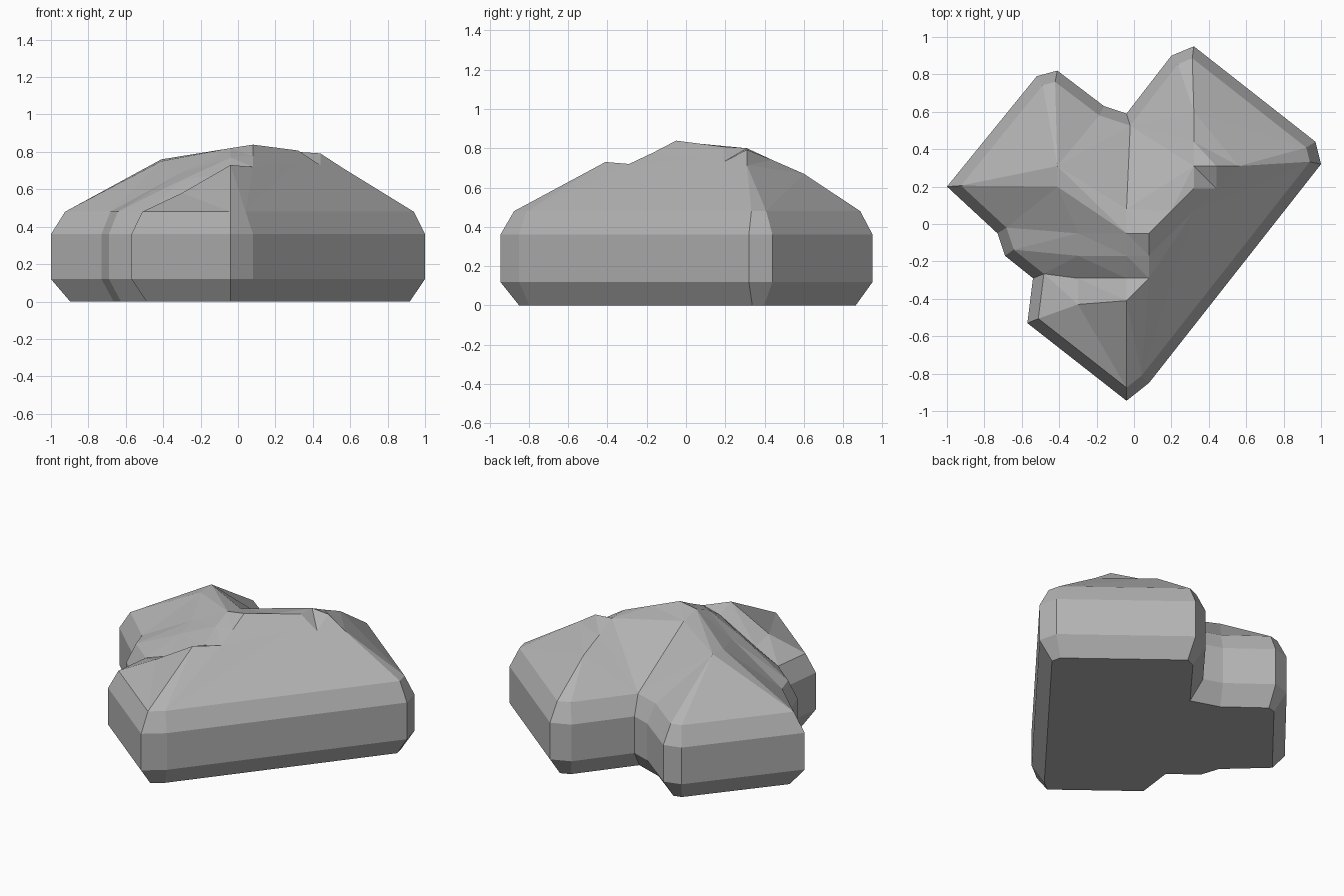
import bpy
import bmesh
from mathutils import Vector
from mathutils.geometry import delaunay_2d_cdt

default_cube = bpy.data.objects.get("Cube")
if default_cube:
    bpy.data.objects.remove(default_cube, do_unlink=True)

# Plan of the boulder, clockwise from its right-hand tip
OUTLINE = [Vector(p) for p in (
    (-1, .2), (-.52, .79), (-.41, .82), (-.16, .63), (-.04, .59),
    (.2, .9), (.32, .95), (.97, .44), (1, .32), (.08, -.85),
    (-.04, -.945), (-.57, -.53), (-.54, -.29), (-.69, -.17), (-.73, -.05))]
COUNT = len(OUTLINE)


def inset_outline(distance):
    """Move every outline edge inwards by the distance."""
    ring = []
    for i, point in enumerate(OUTLINE):
        before = (point - OUTLINE[i - 1]).normalized()
        after = (OUTLINE[(i + 1) % COUNT] - point).normalized()
        normal_a = Vector((before.y, -before.x))
        normal_b = Vector((after.y, -after.x))
        ring.append(point + (normal_a + normal_b) * distance / (1 + normal_a.dot(normal_b)))
    return ring


def big_slope(x, y):
    """Point on the broad flat face that looks to the front left."""
    shoulder_x = .92 + (y - .31) * .8
    return (x, y, .48 + .65 * (shoulder_x - x))


# Landmarks on the top
summit = (-.04, -.05, .82)
back_peak = (.32, .31, .80)
front_peak = (-.04, -.41, .73)
notch = (.08, -.29, .72)

# Ridges and valleys: points, then the outline corner each one runs down to
CREASES = {
    "back right ridge": ([summit, (-.41, .31, .76)], 2),
    "right hip": ([(-.41, .31, .76), (-.41, .2, .75)], 0),
    "back valley": ([summit, (-.04, .08, .79)], 4),
    "back left ridge": ([back_peak, (.32, .44, .74), (.32, .6, .67)], 6),
    "left hip": ([back_peak, big_slope(.44, .31), big_slope(.56, .31)], 8),
    "front edge": ([big_slope(.08, -.05), big_slope(.08, -.17), notch, front_peak], 10),
    "front crest": ([front_peak, (-.3, -.43, .58)], 11),
    "front gully": ([notch, (-.04, -.29, .69), (-.3, -.29, .55)], 12),
    "shelf": ([big_slope(.08, -.17), (-.04, -.17, .77), (-.3, -.17, .65)], 13),
    "middle slope": ([big_slope(.08, -.05), summit, (-.3, -.05, .69)], 14),
}

# Saw-tooth rim along the head of the big slope
teeth = [big_slope(.08, -.05)]
for _ in range(3):
    x, y = teeth[-1][:2]
    teeth.append(big_slope(x + .12, y))
    teeth.append(big_slope(x + .12, y + .12))
teeth[-1] = big_slope(.44, .31)
CREASES["rim teeth"] = (teeth, None)

# Side walls: foot, lower edge, upper edge, shoulder
bm = bmesh.new()
rings = []
for height, distance in ((0, .075), (.12, 0), (.36, 0), (.48, .055)):
    rings.append([bm.verts.new((p.x, p.y, height)) for p in inset_outline(distance)])
for lower, upper in zip(rings, rings[1:]):
    for i in range(COUNT):
        j = (i + 1) % COUNT
        bm.faces.new((lower[i], lower[j], upper[j], upper[i]))
bm.faces.new(rings[0])

# Top: triangulate the shoulder ring together with the creases
top_verts = list(rings[-1])
edges = [(i, (i + 1) % COUNT) for i in range(COUNT)]
known = {}


def top_index(point):
    key = (round(point[0], 3), round(point[1], 3))
    if key not in known:
        known[key] = len(top_verts)
        top_verts.append(bm.verts.new(point))
    return known[key]


for points, corner in CREASES.values():
    path = [top_index(p) for p in points]
    if corner is not None:
        path.append(corner)
    edges.extend(zip(path, path[1:]))

flat = [Vector((v.co.x, v.co.y)) for v in top_verts]
result = delaunay_2d_cdt(flat, edges, [], 1, .0001)
new_points, triangles, sources = result[0], result[2], result[3]
lookup = []
for point, source in zip(new_points, sources):
    if source:
        lookup.append(top_verts[source[0]])
    else:
        lookup.append(bm.verts.new((point.x, point.y, .7)))
for triangle in triangles:
    bm.faces.new([lookup[i] for i in triangle])
bmesh.ops.recalc_face_normals(bm, faces=bm.faces)

mesh = bpy.data.meshes.new("boulder")
bm.to_mesh(mesh)
bm.free()
boulder = bpy.data.objects.new("boulder", mesh)
bpy.context.collection.objects.link(boulder)

# Plain stone grey
stone = bpy.data.materials.new("stone_grey")
stone.use_nodes = True
grey = (.45, .45, .45, 1)
stone.diffuse_color = grey
stone.node_tree.nodes["Principled BSDF"].inputs["Base Color"].default_value = grey
mesh.materials.append(stone)
